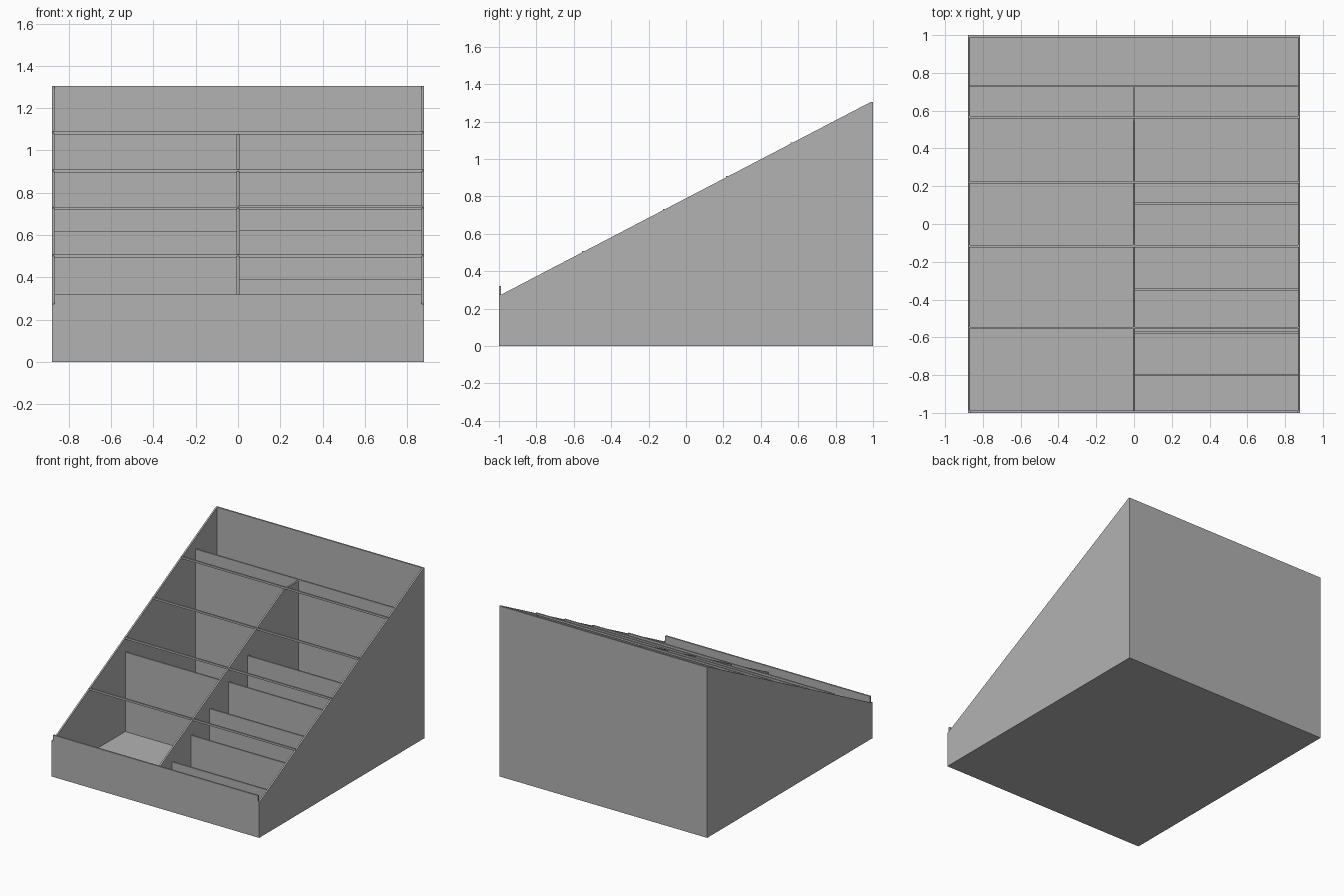
import bpy
import bmesh

cube = bpy.data.objects.get("Cube")
if cube:
    bpy.data.objects.remove(cube, do_unlink=True)

# One grey board material
grey = bpy.data.materials.new("board_grey")
grey.use_nodes = True
colour = (0.448, 0.448, 0.448, 1)
grey.diffuse_color = colour
grey.node_tree.nodes["Principled BSDF"].inputs["Base Color"].default_value = colour

T = 0.012            # board thickness
W = 0.88             # half width
INNER = W - T        # half width between the sides
FRONT_Z, BACK_Z = 0.275, 1.305


def slope(y):
    """Height of the sloping top edge at depth y."""
    return FRONT_Z + (y + 1 - T) * (BACK_Z - FRONT_Z) / (2 - 2 * T)


def panel(name, outline, start, depth, axis):
    """Extrude a flat outline along x (outline is y,z) or y (outline is x,z)."""
    def place(a, b, d):
        return (d, a, b) if axis == "x" else (a, d, b)
    bm = bmesh.new()
    face = bm.faces.new([bm.verts.new(place(a, b, start)) for a, b in outline])
    extruded = bmesh.ops.extrude_face_region(bm, geom=[face])
    moved = [v for v in extruded["geom"] if isinstance(v, bmesh.types.BMVert)]
    bmesh.ops.translate(bm, verts=moved, vec=place(0, 0, depth))
    bmesh.ops.recalc_face_normals(bm, faces=bm.faces)
    mesh = bpy.data.meshes.new(name)
    bm.to_mesh(mesh)
    bm.free()
    mesh.materials.append(grey)
    obj = bpy.data.objects.new(name, mesh)
    bpy.context.scene.collection.objects.link(obj)
    return obj


def board(name, x0, x1, y, z0, z1):
    """Upright cross board, centred on depth y."""
    panel(name, [(x0, z0), (x1, z0), (x1, z1), (x0, z1)], y - T / 2, T, "y")


# Floor, back and notched front panel
panel("floor", [(-INNER, 0), (INNER, 0), (INNER, T), (-INNER, T)], -1 + T, 2 - 2 * T, "y")
board("back_panel", -W, W, 1 - T / 2, 0, BACK_Z)
panel("front_panel", [(-W, 0), (W, 0), (W, FRONT_Z), (INNER, FRONT_Z), (INNER, 0.32),
                      (-INNER, 0.32), (-INNER, FRONT_Z), (-W, FRONT_Z)], -1, T, "y")

# Sloping sides
side = [(-1 + T, 0), (1 - T, 0), (1 - T, BACK_Z), (-1 + T, FRONT_Z)]
panel("right_side", side, -W, T, "x")
panel("left_side", side, INNER, T, "x")

# Rear cross wall and centre divider
REAR_Y, REAR_Z = 0.73, 1.085
board("rear_wall", -INNER, INNER, REAR_Y, T, REAR_Z)
cap = 1.075
cap_y = -1 + T + (cap - FRONT_Z) / (BACK_Z - FRONT_Z) * (2 - 2 * T)
panel("centre_divider", [(-1 + T, T), (REAR_Y - T / 2, T), (REAR_Y - T / 2, cap),
                         (cap_y, cap), (-1 + T, FRONT_Z)], -T / 2, T, "x")

# Compartment walls, stepped on the model's left and single on its right
board("right_compartment_wall", -INNER, -T / 2, -0.118, T, 0.62)
for i in range(5):
    y = 0.11 - i * 0.2275
    board(f"left_compartment_wall_{i + 1}", T / 2, INNER, y, T, 0.74 - i * 0.1165)

# Thin retaining bars across the slope
for i, y in enumerate((0.565, 0.22, -0.118, -0.55)):
    top = slope(y) + 0.005
    board(f"retaining_bar_{i + 1}", -W + T / 2, W - T / 2, y, top - 0.015, top)
